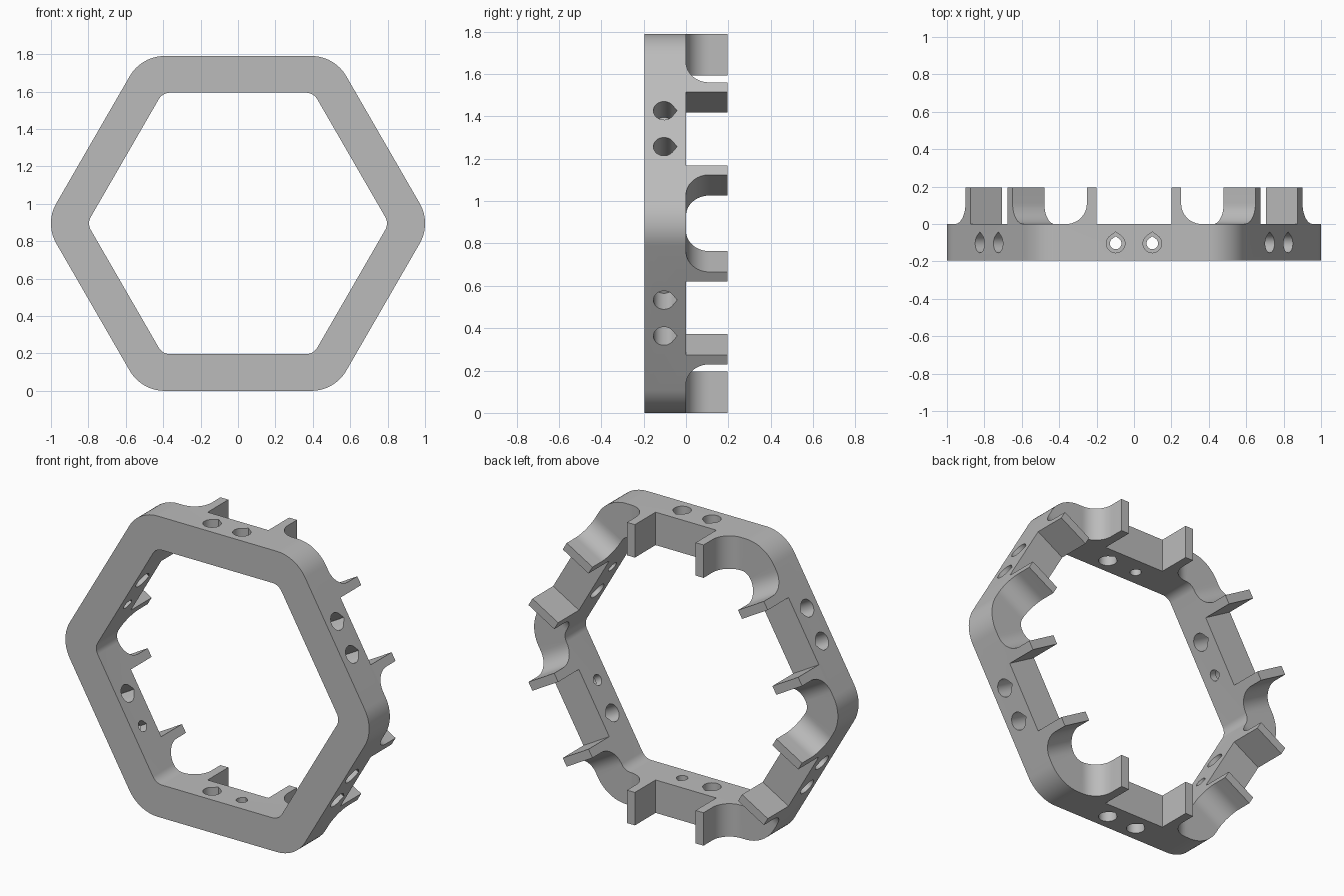
import bpy, bmesh
from math import sin, cos, pi, radians, acos, sqrt

if "Cube" in bpy.data.objects:
    bpy.data.objects.remove(bpy.data.objects["Cube"])

OUTER, INNER = 0.895, 0.699      # distances from centre to the flats
DEPTH = 0.195                    # frame thickness, also post height
POST_IN, POST_OUT = 0.2, 0.252   # post faces along each side
FILLET = 0.11

grey = bpy.data.materials.new("plain grey")
grey.use_nodes = True
colour = (0.5, 0.5, 0.5, 1)
grey.diffuse_color = colour
grey.node_tree.nodes["Principled BSDF"].inputs["Base Color"].default_value = colour


def on_side(angle, along, y, out):
    """Point on a side whose outward direction is at the given angle."""
    return (out * cos(angle) - along * sin(angle), y,
            out * sin(angle) + along * cos(angle) + OUTER)


def add_loft(bm, loops, closed=False):
    """Skin matching loops; cap the ends, or join last to first."""
    rings = [[bm.verts.new(p) for p in loop] for loop in loops]
    n = len(rings[0])
    pairs = list(zip(rings, rings[1:]))
    if closed:
        pairs.append((rings[-1], rings[0]))
    else:
        bm.faces.new(rings[0])
        bm.faces.new(rings[-1])
    for a, b in pairs:
        for i in range(n):
            j = (i + 1) % n
            bm.faces.new((a[i], a[j], b[j], b[i]))


def finish(bm, name):
    bmesh.ops.recalc_face_normals(bm, faces=bm.faces)
    mesh = bpy.data.meshes.new(name)
    bm.to_mesh(mesh)
    bm.free()
    mesh.materials.append(grey)
    obj = bpy.data.objects.new(name, mesh)
    bpy.context.collection.objects.link(obj)
    return obj


def hexagon(apothem, radius, y, steps=12):
    """Hexagon outline with rounded corners, points to the sides."""
    points = []
    reach = (apothem - radius) / cos(pi / 6)
    for corner in range(6):
        c = corner * pi / 3
        for k in range(steps + 1):
            a = c - pi / 6 + k / steps * pi / 3
            points.append((reach * cos(c) + radius * cos(a), y,
                           reach * sin(c) + radius * sin(a) + OUTER))
    return points


def teardrop(radius):
    """Round hole with a pointed end towards the back."""
    tip = radius * 1.24
    start = acos(radius / tip)
    points = [(0, tip)]
    for k in range(25):
        a = start + k / 24 * (2 * pi - 2 * start)
        points.append((radius * sin(a), radius * cos(a)))
    return points


def add_hole(bm, angle, along, radius, near, far):
    add_loft(bm, [[on_side(angle, along + s, y - 0.104, d) for s, y in teardrop(radius)]
                  for d in (near, far)])


# Hexagonal frame
bm = bmesh.new()
add_loft(bm, [hexagon(OUTER, 0.215, -DEPTH), hexagon(OUTER, 0.215, 0),
              hexagon(INNER, 0.07, 0), hexagon(INNER, 0.07, -DEPTH)], closed=True)
frame = finish(bm, "hexagon_frame")

# Back posts, each with a fillet sweeping into the corner
profile = [(POST_IN, 0), (POST_IN, DEPTH), (POST_OUT, DEPTH)]
for k in range(13):
    a = k / 12 * pi / 2
    profile.append((POST_OUT + FILLET * (1 - cos(a)), FILLET * (1 - sin(a))))
bm = bmesh.new()
for side in range(6):
    angle = radians(30 + 60 * side)
    for mirror in (1, -1):
        add_loft(bm, [[on_side(angle, mirror * s, y, d) for s, y in profile]
                      for d in (INNER, OUTER)])
posts = finish(bm, "back_posts")

# Screw holes: one straight through, one stepped, on every side
bm_wide, bm_narrow = bmesh.new(), bmesh.new()
for side in range(6):
    angle = radians(30 + 60 * side)
    add_hole(bm_wide, angle, -0.098, 0.05, INNER - 0.05, OUTER + 0.05)
    add_hole(bm_wide, angle, 0.098, 0.05, INNER + 0.045, OUTER + 0.05)
    add_hole(bm_narrow, angle, 0.098, 0.031, INNER - 0.05, INNER + 0.1)
wide = finish(bm_wide, "wide_hole_cutter")
narrow = finish(bm_narrow, "narrow_hole_cutter")

# Join the posts and cut the holes
bpy.ops.object.select_all(action="DESELECT")
bpy.context.view_layer.objects.active = frame
frame.select_set(True)
for tool, operation in ((posts, "UNION"), (wide, "DIFFERENCE"), (narrow, "DIFFERENCE")):
    mod = frame.modifiers.new(tool.name, "BOOLEAN")
    mod.operation, mod.solver, mod.object = operation, "EXACT", tool
    bpy.ops.object.modifier_apply(modifier=mod.name)
    bpy.data.objects.remove(tool)

bpy.ops.object.shade_smooth_by_angle(angle=radians(30))
